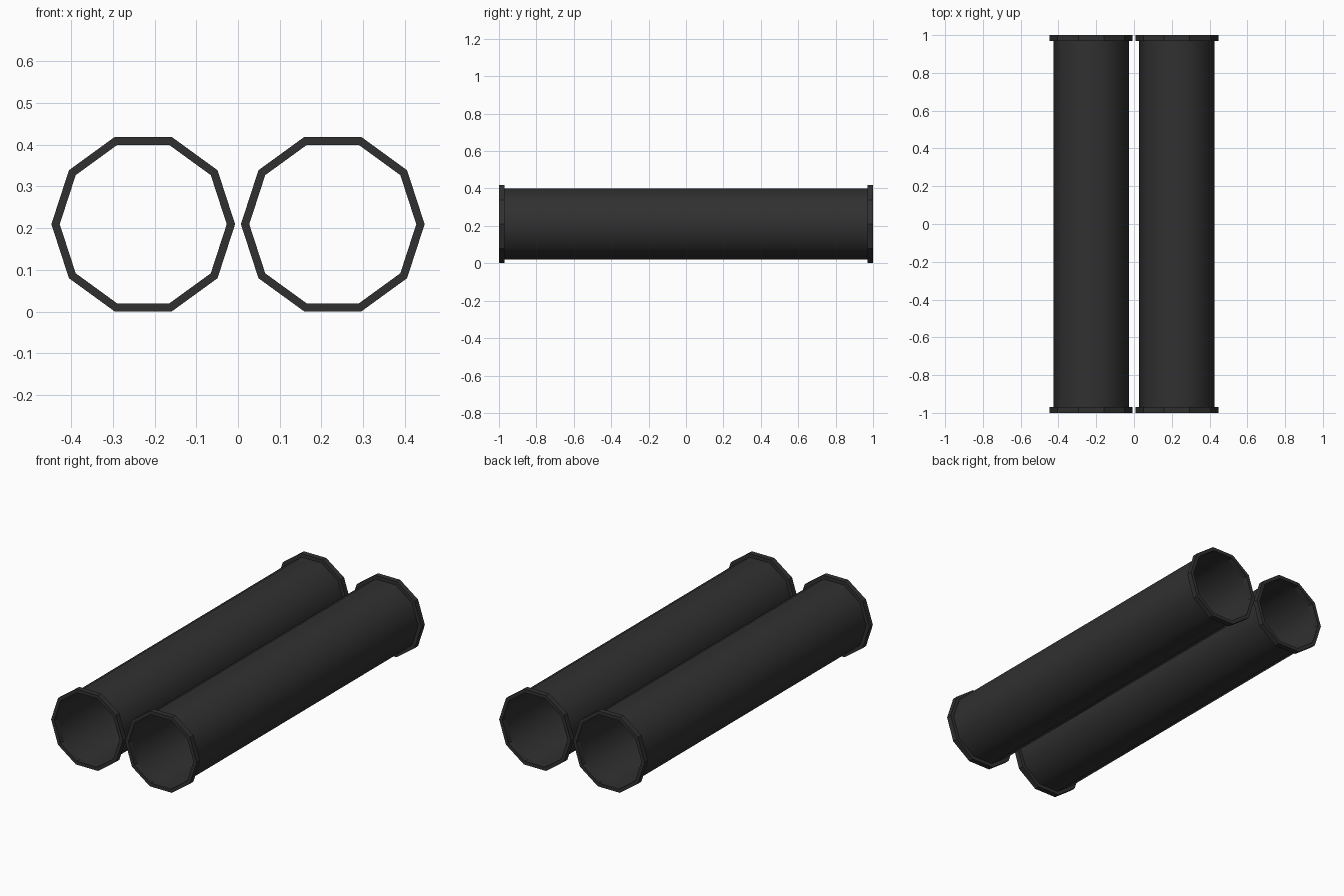
import bpy
from math import cos, sin, tau, radians

if "Cube" in bpy.data.objects:
    bpy.data.objects.remove(bpy.data.objects["Cube"])

SIDES = 10
R_TUBE, R_RIM = 0.20, 0.22
HALF, RIM_W = 1.0, 0.03
CX, CZ = 0.227, 0.2095

black = bpy.data.materials.new("black")
black.diffuse_color = (0.03, 0.03, 0.03, 1)
black.use_nodes = True
black.node_tree.nodes["Principled BSDF"].inputs["Base Color"].default_value = black.diffuse_color


def lathe(name, profile, x, closed):
    """Sweep a (radius, y) profile round the y axis through (x, CZ)."""
    n = len(profile)
    verts = [(r * cos(tau * i / SIDES), y, r * sin(tau * i / SIDES))
             for i in range(SIDES) for r, y in profile]
    faces = []
    for i in range(SIDES):
        a, b = i * n, (i + 1) % SIDES * n
        for j in range(n if closed else n - 1):
            k = (j + 1) % n
            faces.append((a + j, a + k, b + k, b + j))
    mesh = bpy.data.meshes.new(name)
    mesh.from_pydata(verts, [], faces)
    mesh.materials.append(black)
    obj = bpy.data.objects.new(name, mesh)
    obj.location = (x, 0, CZ)
    bpy.context.collection.objects.link(obj)
    return obj


for side, x in (("left", -CX), ("right", CX)):
    # thin open barrel, smooth shaded
    y = HALF - RIM_W
    barrel = lathe(f"{side}_barrel", [(R_TUBE, -y), (R_TUBE, y)], x, False)
    barrel.data.polygons.foreach_set("use_smooth", [True] * SIDES)

    # raised ten-sided rim at each end
    for end, y0 in (("front", -HALF), ("back", HALF - RIM_W)):
        y1 = y0 + RIM_W
        lathe(f"{side}_{end}_rim",
              [(R_TUBE, y0), (R_RIM, y0), (R_RIM, y1), (R_TUBE, y1)][::-1], x, True)

# consistent outward normals
import bmesh
for obj in bpy.context.collection.objects:
    bm = bmesh.new()
    bm.from_mesh(obj.data)
    bmesh.ops.recalc_face_normals(bm, faces=bm.faces)
    bm.to_mesh(obj.data)
    bm.free()
